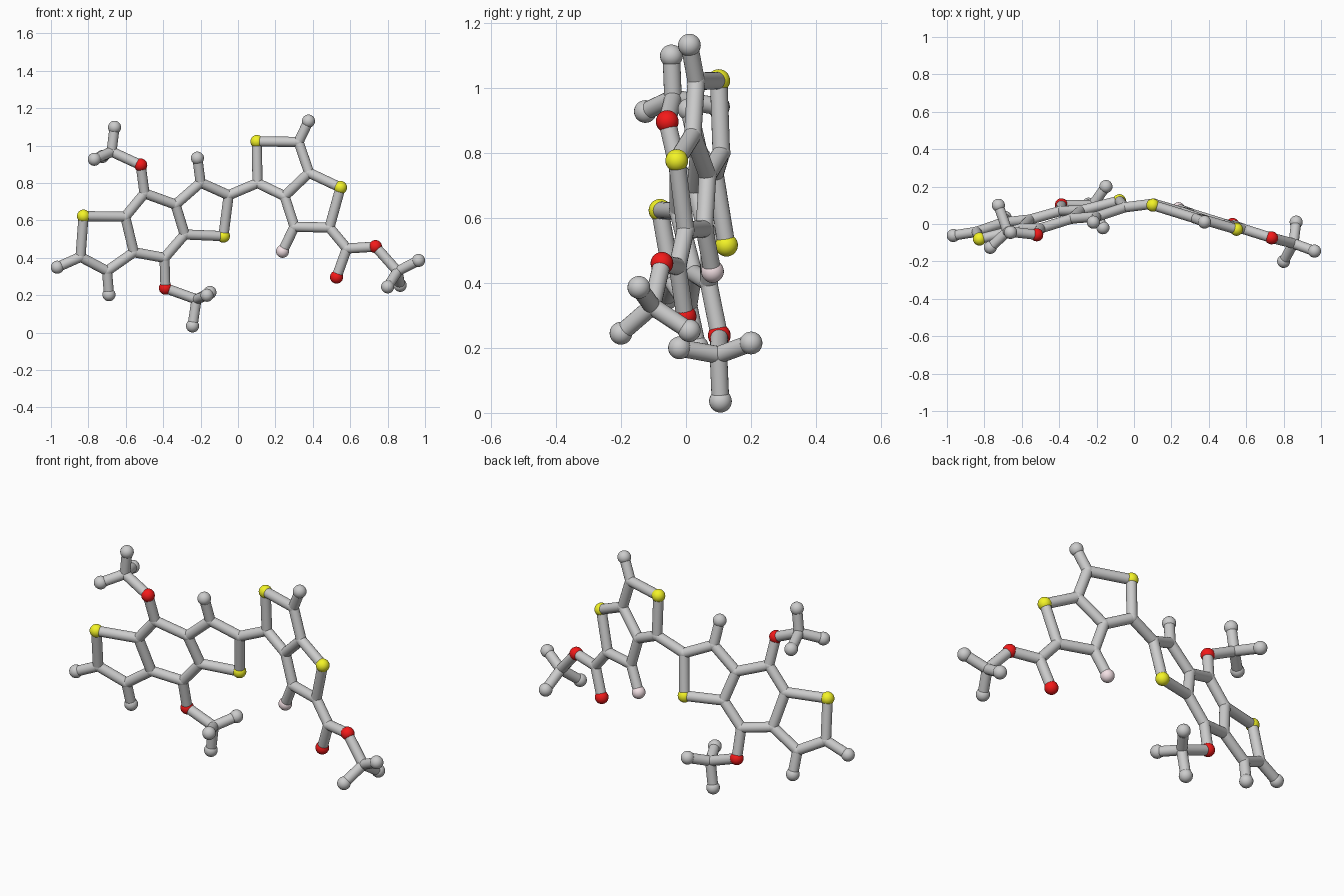
import bpy, bmesh
from mathutils import Vector, Matrix

if "Cube" in bpy.data.objects:
    bpy.data.objects.remove(bpy.data.objects["Cube"])

BOND_R, JOINT_R, BALL_R = 0.027, 0.0285, 0.035


def left_plane(x, z):
    return Vector((x, 0.244 + 0.246 * x - 0.194 * z, z))


def right_plane(x, z):
    return Vector((x, 0.173 - 0.311 * x - 0.04 * z, z))


def material(name, rgb):
    m = bpy.data.materials.new(name)
    m.diffuse_color = (*rgb, 1)
    m.use_nodes = True
    m.node_tree.nodes["Principled BSDF"].inputs["Base Color"].default_value = m.diffuse_color
    return m


# Kind is the first letter of each atom key: C carbon, H hydrogen, S, O, F
COLOURS = {"S": ("sulfur_ball", material("yellow", (0.9, 0.9, 0.02))),
           "O": ("oxygen_ball", material("red", (0.9, 0.01, 0.01))),
           "F": ("fluorine_ball", material("pale_pink", (0.9, 0.75, 0.78))),
           "C": ("carbon_joint", None), "H": ("hydrogen_ball", None)}


def finish(bm, name, mat=None):
    for f in bm.faces:
        f.smooth = len(f.verts) <= 4
    for e in bm.edges:
        if len(e.link_faces) == 2 and e.calc_face_angle() > 0.9:
            e.smooth = False
    me = bpy.data.meshes.new(name)
    bm.to_mesh(me)
    bm.free()
    ob = bpy.data.objects.new(name, me)
    bpy.context.collection.objects.link(ob)
    if mat:
        me.materials.append(mat)


def ball(kind, p):
    name, mat = COLOURS[kind]
    bm = bmesh.new()
    bmesh.ops.create_uvsphere(bm, u_segments=24, v_segments=14,
                              radius=JOINT_R if kind == "C" else BALL_R,
                              matrix=Matrix.Translation(p))
    finish(bm, name, mat)


def rod(a, b, name):
    d = b - a
    mat = Matrix.Translation((a + b) / 2) @ d.to_track_quat('Z', 'Y').to_matrix().to_4x4()
    bm = bmesh.new()
    bmesh.ops.create_cone(bm, cap_ends=True, segments=20, radius1=BOND_R,
                          radius2=BOND_R, depth=d.length, matrix=mat)
    finish(bm, name)


# Three fused rings on the left, lying in one tilted plane
left = {
    "S1": (-.826, .623), "C1": (-.842, .405), "C2": (-.70, .33),
    "C3": (-.557, .43), "C4": (-.603, .62), "C5": (-.50, .745),
    "C6": (-.334, .685), "C7": (-.285, .525), "C8": (-.393, .40),
    "C9": (-.20, .802), "C10": (-.05, .735), "S2": (-.078, .516),
    "O1": (-.52, .896), "O2": (-.388, .238),
    "H1": (-.966, .35), "H2": (-.69, .203), "H3": (-.217, .933),
}
# Two fused rings and the acid group on the right
right = {
    "S3": (.101, 1.022), "C11": (.104, .80), "C12": (.249, .73),
    "C13": (.38, .855), "C14": (.324, 1.02), "S4": (.548, .776),
    "C15": (.489, .562), "C16": (.302, .566), "F1": (.238, .435),
    "H4": (.377, 1.131), "C17": (.582, .45), "O3": (.527, .297),
    "O4": (.735, .46),
}
# Three end groups, each a carbon with three hydrogens
ends = {
    "C20": (-.676, -.04, .968), "H20": (-.66, -.045, 1.098),
    "H21": (-.768, -.125, .927), "H22": (-.725, .10, .942),
    "C21": (-.222, .10, .178), "H23": (-.243, .106, .036),
    "H24": (-.150, .20, .215), "H25": (-.166, -.02, .20),
    "C22": (.853, -.104, .328), "H26": (.965, -.145, .386),
    "H27": (.80, -.20, .245), "H28": (.867, .01, .253),
}
atoms = {k: left_plane(*v) for k, v in left.items()}
atoms.update({k: right_plane(*v) for k, v in right.items()})
atoms.update({k: Vector(v) for k, v in ends.items()})

# Chains of bonded atoms
chains = {
    "left_ring_bond": ["S1 C1 C2 C3 C4 S1", "C4 C5 C6 C7 C8 C3", "C6 C9 C10 S2 C7"],
    "right_ring_bond": ["S3 C11 C12 C13 C14 S3", "C13 S4 C15 C16 C12"],
    "linking_bond": ["C10 C11"],
    "branch_bond": ["C1 H1", "C2 H2", "C9 H3", "C14 H4", "C16 F1"],
    "upper_side_arm": ["C5 O1 C20 H20", "H21 C20 H22"],
    "lower_side_arm": ["C8 O2 C21 H23", "H24 C21 H25"],
    "right_side_arm": ["C15 C17 O4 C22 H26", "C17 O3", "H27 C22 H28"],
}

for key, p in atoms.items():
    ball(key[0], p)
for name, paths in chains.items():
    for path in paths:
        ks = path.split()
        for a, b in zip(ks, ks[1:]):
            rod(atoms[a], atoms[b], name)
